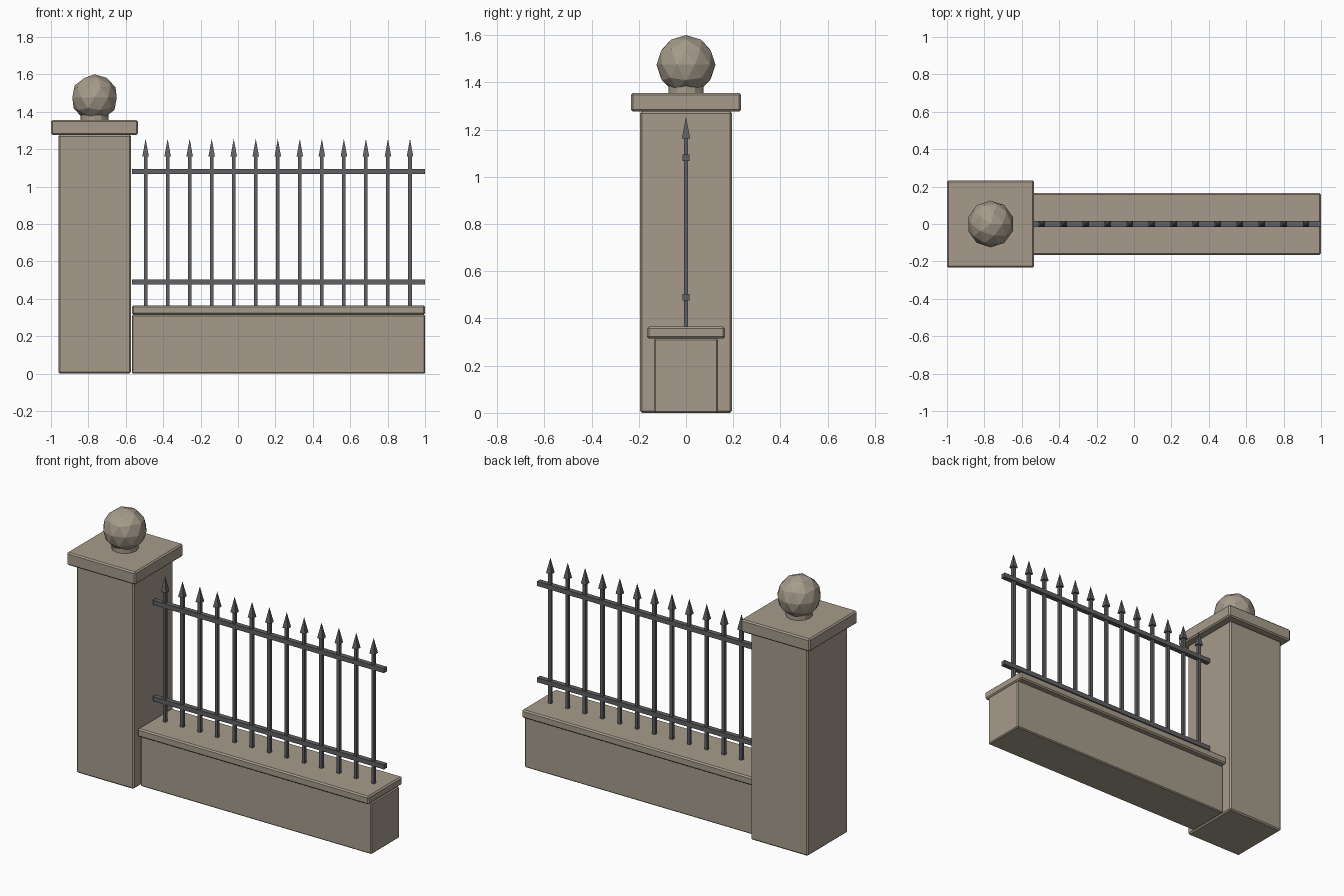
import bpy
import math

cube = bpy.data.objects.get("Cube")
if cube:
    bpy.data.objects.remove(cube, do_unlink=True)


def material(name, colour):
    mat = bpy.data.materials.new(name)
    mat.use_nodes = True
    mat.diffuse_color = colour
    mat.node_tree.nodes["Principled BSDF"].inputs["Base Color"].default_value = colour
    return mat


stone = material("warm grey stone", (0.38, 0.33, 0.26, 1))
iron = material("dark iron", (0.12, 0.12, 0.13, 1))


def finish(name, mat, bevel=0):
    obj = bpy.context.object
    obj.name = name
    obj.data.materials.append(mat)
    if bevel:
        mod = obj.modifiers.new("worn edges", 'BEVEL')
        mod.width = bevel
        mod.segments = 1
    return obj


def box(name, x, y, z, mat, bevel=0):
    """Box spanning the (low, high) pairs x and z, and -y to y."""
    bpy.ops.mesh.primitive_cube_add(size=1, location=(sum(x) / 2, 0, sum(z) / 2))
    obj = bpy.context.object
    obj.scale = (x[1] - x[0], 2 * y, z[1] - z[0])
    bpy.ops.object.transform_apply(location=False, rotation=False, scale=True)
    return finish(name, mat, bevel)


PILLAR_X = -0.767
WALL = (-0.567, 1.0)

# Pillar with cap, neck and faceted ball
box("pillar", (PILLAR_X - 0.194, PILLAR_X + 0.194), 0.194, (0, 1.277), stone, 0.008)
box("pillar_cap", (PILLAR_X - 0.233, PILLAR_X + 0.233), 0.233, (1.277, 1.355), stone, 0.008)
bpy.ops.mesh.primitive_cylinder_add(vertices=12, radius=0.075, depth=0.05,
                                    location=(PILLAR_X, 0, 1.37))
finish("ball_neck", stone)
bpy.ops.mesh.primitive_ico_sphere_add(subdivisions=2, radius=0.125,
                                      location=(PILLAR_X, 0, 1.475))
finish("ball_finial", stone)

# Low wall and its coping
box("wall", WALL, 0.135, (0, 0.315), stone, 0.006)
box("wall_coping", WALL, 0.165, (0.315, 0.365), stone, 0.008)

# Iron rails
for name, z in (("lower_rail", 0.49), ("upper_rail", 1.08)):
    box(name, WALL, 0.015, (z - 0.014, z + 0.014), iron)

# Upright bars with four-sided spear points
for i in range(13):
    x = -0.494 + i * 0.1178
    box(f"bar_{i + 1}", (x - 0.0095, x + 0.0095), 0.0095, (0.36, 1.17), iron)
    bpy.ops.mesh.primitive_cone_add(vertices=4, radius1=0.0245, radius2=0, depth=0.093,
                                    location=(x, 0, 1.2085),
                                    rotation=(0, 0, math.pi / 4))
    finish(f"spear_point_{i + 1}", iron)
